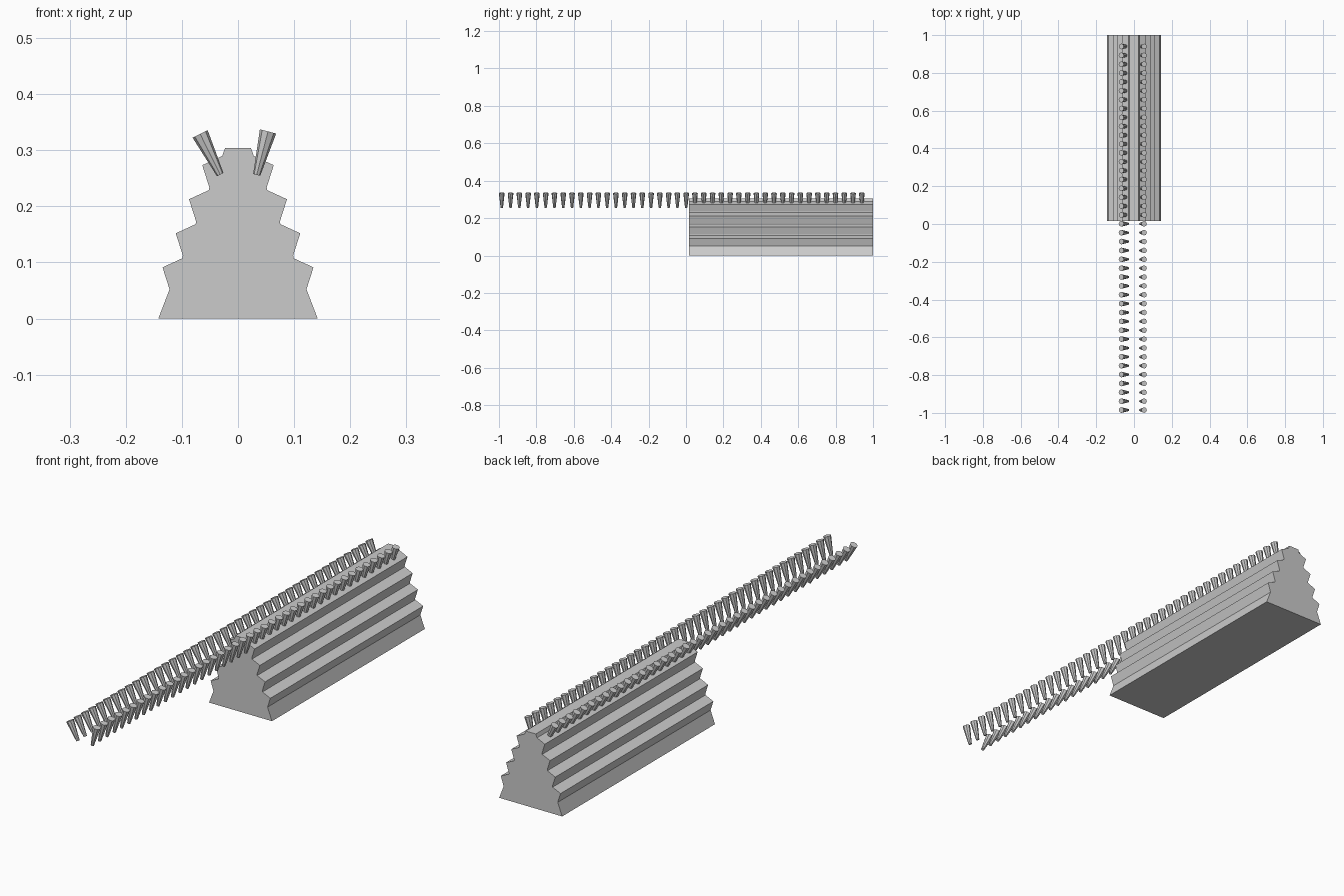
import bpy, bmesh
from mathutils import Vector, Matrix

if "Cube" in bpy.data.objects:
    bpy.data.objects.remove(bpy.data.objects["Cube"])

Y0, Y1 = 0.016, 1.0


def finish(bm, name):
    bmesh.ops.recalc_face_normals(bm, faces=bm.faces)
    mesh = bpy.data.meshes.new(name)
    bm.to_mesh(mesh)
    bm.free()
    ob = bpy.data.objects.new(name, mesh)
    bpy.context.collection.objects.link(ob)
    return ob


def prism(name, profile):
    """Extrude an x-z outline along y."""
    bm = bmesh.new()
    face = bm.faces.new([bm.verts.new((x, Y0, z)) for x, z in profile])
    ext = bmesh.ops.extrude_face_region(bm, geom=[face])
    moved = [v for v in ext["geom"] if isinstance(v, bmesh.types.BMVert)]
    bmesh.ops.translate(bm, verts=moved, vec=(0, Y1 - Y0, 0))
    # keep a closed prism with its start cap
    if not face.is_valid:
        bmesh.ops.holes_fill(bm, edges=bm.edges[:])
    return finish(bm, name)


# Tapered body with a serrated outline: four ridges per side
right = [(0.142, 0.0)]
for i in range(4):
    dx, dz = -0.0236 * i, 0.0607 * i
    right += [(0.122 + dx, 0.052 + dz),     # notch
              (0.1345 + dx, 0.0912 + dz),   # ridge tip
              (0.099 + dx, 0.1075 + dz)]    # ridge top back at the slope
right.append((0.023, 0.304))
prism("ridged_body", right + [(-x, z) for x, z in reversed(right)])


# Rows of outward-leaning tapered pegs, wide end up
def peg_row(name, bottom, top, count=42, first=-0.985, last=0.94):
    bm = bmesh.new()
    a, b = Vector(bottom), Vector(top)
    axis = b - a
    rot = Vector((0, 0, 1)).rotation_difference(axis).to_matrix().to_4x4()
    for i in range(count):
        y = first + (last - first) * i / (count - 1)
        mid = (a + b) / 2 + Vector((0, y, 0))
        bmesh.ops.create_cone(bm, cap_ends=True, segments=8, radius1=0.0065,
                              radius2=0.015, depth=axis.length,
                              matrix=Matrix.Translation(mid) @ rot)
    return finish(bm, name)


peg_row("right_pegs", (0.0333, 0, 0.256), (0.0535, 0, 0.3335))
peg_row("left_pegs", (-0.0317, 0, 0.2565), (-0.0675, 0, 0.329))
